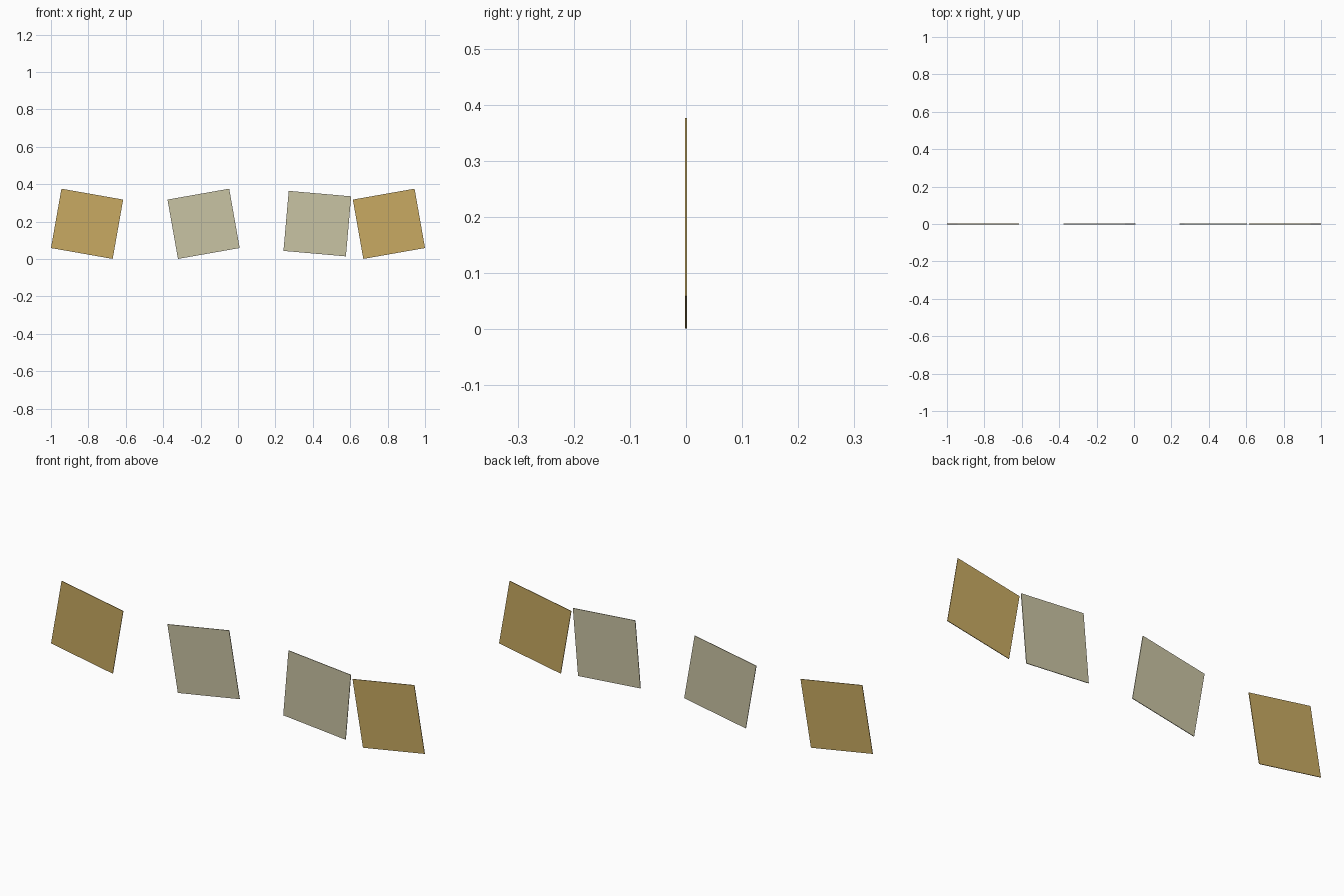
import bpy
import math

if "Cube" in bpy.data.objects:
    bpy.data.objects.remove(bpy.data.objects["Cube"])


def material(name, rgb):
    m = bpy.data.materials.new(name)
    m.diffuse_color = (*rgb, 1)
    m.use_nodes = True
    m.node_tree.nodes["Principled BSDF"].inputs["Base Color"].default_value = m.diffuse_color
    return m


gold = material("gold", (0.578, 0.402, 0.122))
cream = material("cream", (0.584, 0.546, 0.371))

WIDTH, HEIGHT, THICK = 0.335, 0.322, 0.003


# Thin upright tile, tilted in the front plane (positive = right side up)
def tile(name, x, z, tilt, mat):
    bpy.ops.mesh.primitive_cube_add(size=1, location=(x, 0, z),
                                    rotation=(0, -math.radians(tilt), 0))
    ob = bpy.context.object
    ob.name = name
    ob.scale = (WIDTH, THICK, HEIGHT)
    ob.data.materials.append(mat)


# Row of four tiles
tile("left_gold_tile", -0.807, 0.1885, -10, gold)
tile("left_cream_tile", -0.184, 0.1885, 10, cream)
tile("right_cream_tile", 0.424, 0.1895, -5, cream)
tile("right_gold_tile", 0.807, 0.1885, 10, gold)
